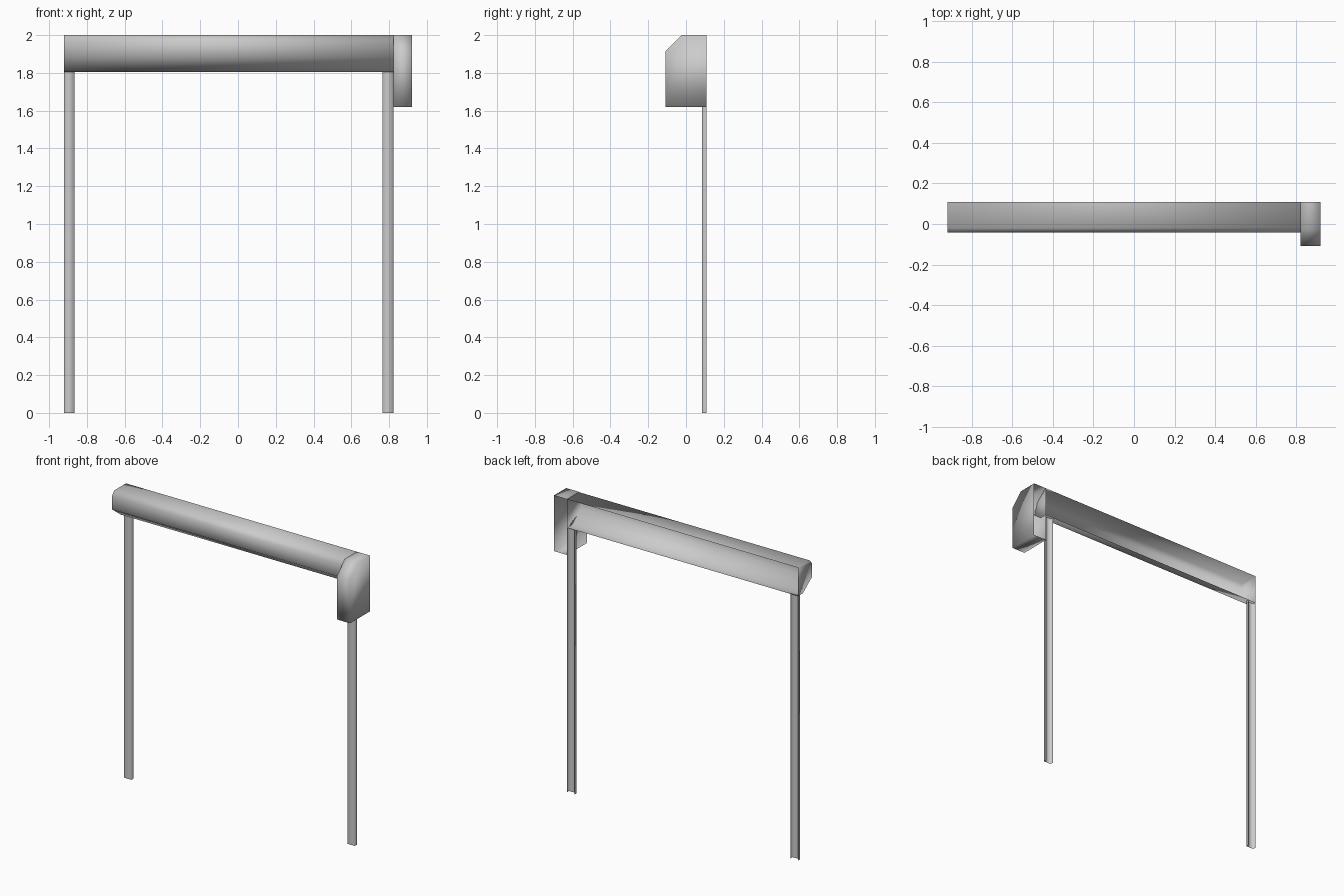
import bpy
import bmesh

cube = bpy.data.objects.get("Cube")
if cube:
    bpy.data.objects.remove(cube, do_unlink=True)

metal = bpy.data.materials.new("grey_metal")
metal.use_nodes = True
GREY = (0.6, 0.6, 0.6, 1)
metal.diffuse_color = GREY
metal.node_tree.nodes["Principled BSDF"].inputs["Base Color"].default_value = GREY


def add_shell(name, start, end, profile, capped):
    """Sweep an open profile between two points; the wall side stays open."""
    bm = bmesh.new()
    rings = [[bm.verts.new([o + p for o, p in zip(origin, point)]) for point in profile]
             for origin in (start, end)]
    for i in range(len(profile) - 1):
        bm.faces.new((rings[0][i], rings[0][i + 1], rings[1][i + 1], rings[1][i]))
    if capped:
        bm.faces.new(rings[0][::-1])
        bm.faces.new(rings[1])
    for face in bm.faces:
        face.smooth = True
    mesh = bpy.data.meshes.new(name)
    bm.to_mesh(mesh)
    bm.free()
    mesh.materials.append(metal)
    bpy.context.collection.objects.link(bpy.data.objects.new(name, mesh))


LEFT, RIGHT, BACK, TOP = 0.922, -0.922, 0.108, 2.0
BEAM_END, BEAM_BOTTOM, BOX_BOTTOM = 0.823, 1.806, 1.62

# Roller housing, chamfered towards the front and open to the wall
housing = [(0, BACK, TOP), (0, -0.02, TOP), (0, -0.043, 1.97),
           (0, -0.043, 1.88), (0, 0.055, BEAM_BOTTOM), (0, BACK, BEAM_BOTTOM)]
add_shell("roller_housing", (RIGHT, 0, 0), (BEAM_END, 0, 0), housing, True)

# Drive box at the left end
drive = [(0, BACK, TOP), (0, -0.024, TOP), (0, -BACK, 1.915),
         (0, -BACK, BOX_BOTTOM), (0, BACK, BOX_BOTTOM)]
add_shell("drive_box", (BEAM_END, 0, 0), (LEFT, 0, 0), drive, True)

# Guide rails: shallow channels open to the wall
WIDTH, FRONT = 0.057, 0.085
channel = [(0, BACK, 0), (0, FRONT, 0), (WIDTH, FRONT, 0), (WIDTH, BACK, 0)]
for name, x in (("right_guide_rail", RIGHT), ("left_guide_rail", BEAM_END - WIDTH)):
    add_shell(name, (x, 0, 0), (x, 0, BEAM_BOTTOM), channel, False)
